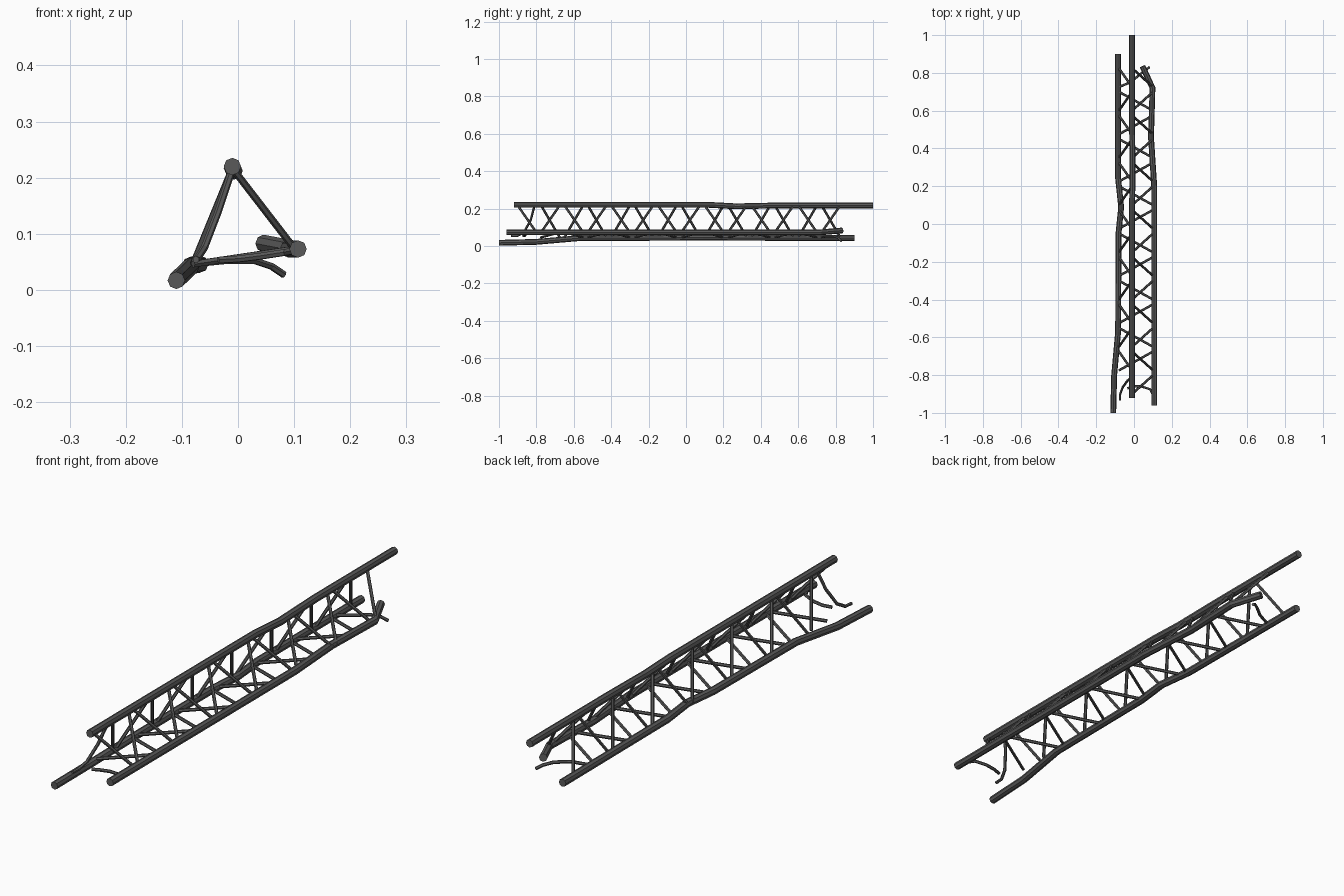
import bpy
from mathutils import Vector

cube = bpy.data.objects.get("Cube")
if cube:
    bpy.data.objects.remove(cube)

# One dull steel colour
steel = bpy.data.materials.new("dark_steel")
steel.use_nodes = True
GREY = (0.1, 0.1, 0.1, 1)
steel.diffuse_color = GREY
steel.node_tree.nodes["Principled BSDF"].inputs["Base Color"].default_value = GREY


def tubes(name, paths, radius, sides_level):
    """Capped faceted tubes along a list of point paths, as one mesh."""
    curve = bpy.data.curves.new(name, "CURVE")
    curve.dimensions = "3D"
    curve.bevel_depth = radius
    curve.bevel_resolution = sides_level
    curve.use_fill_caps = True
    for path in paths:
        spline = curve.splines.new("POLY")
        spline.use_smooth = False
        spline.points.add(len(path) - 1)
        for point, co in zip(spline.points, path):
            point.co = (*co, 1)
    helper = bpy.data.objects.new(name + "_path", curve)
    bpy.context.collection.objects.link(helper)
    graph = bpy.context.evaluated_depsgraph_get()
    mesh = bpy.data.meshes.new_from_object(helper.evaluated_get(graph))
    bpy.data.objects.remove(helper)
    mesh.name = name
    mesh.materials.clear()
    mesh.materials.append(steel)
    obj = bpy.data.objects.new(name, mesh)
    bpy.context.collection.objects.link(obj)
    return obj


# Three main chords, dented and bent
CHORD = 0.0155
tubes("top_chord", [[(-0.01, -0.92, 0.22), (-0.01, 0.12, 0.22), (-0.007, 0.27, 0.212),
                     (-0.01, 0.5, 0.217), (-0.01, 1.0, 0.217)]], CHORD, 2)
tubes("left_chord", [[(0.107, -0.96, 0.073), (0.107, 0.2, 0.073), (0.09, 0.46, 0.073),
                      (0.098, 0.72, 0.073), (0.045, 0.835, 0.083)]], CHORD, 2)
tubes("right_chord", [[(-0.11, -1.0, 0.017), (-0.105, -0.8, 0.022), (-0.084, -0.57, 0.042),
                       (-0.082, -0.05, 0.044), (-0.068, 0.09, 0.046),
                       (-0.084, 0.24, 0.044), (-0.085, 0.9, 0.042)]], CHORD, 2)

# Zigzag lacing on the three faces
TOP, LEFT, RIGHT = (-0.01, 0.217), (0.101, 0.073), (-0.08, 0.046)
BAYS, PITCH, START, HALF = 14, 0.125, -0.85, 0.05


def lacing(first, second, skip=()):
    """Struts that alternate direction between two chords."""
    paths = []
    for bay in range(BAYS):
        if bay in skip:
            continue
        mid = START + PITCH * bay
        lean = HALF if bay % 2 else -HALF
        paths.append([Vector((first[0], mid + lean, first[1])),
                      Vector((second[0], mid - lean, second[1]))])
    return paths


STRUT = 0.0065
tubes("left_lacing", lacing(TOP, LEFT), STRUT, 1)
tubes("right_lacing", lacing(RIGHT, TOP, skip=(0,)), STRUT, 1)
tubes("bottom_lacing", lacing(LEFT, RIGHT, skip=(0, BAYS - 1)), STRUT, 1)

# Torn struts at both ends
tubes("torn_side_strut", [[(-0.01, -0.81, 0.215), (-0.035, -0.83, 0.14), (-0.06, -0.865, 0.075),
                           (-0.073, -0.9, 0.055), (-0.075, -0.935, 0.054)]], STRUT, 1)
tubes("torn_front_strut", [[(0.103, -0.91, 0.07), (0.085, -0.875, 0.067), (0.04, -0.86, 0.06),
                            (0, -0.86, 0.055), (-0.035, -0.87, 0.053)]], STRUT, 1)
tubes("torn_back_strut", [[(-0.08, 0.725, 0.046), (-0.02, 0.75, 0.052), (0.03, 0.79, 0.052),
                           (0.06, 0.815, 0.042), (0.082, 0.83, 0.027)]], STRUT, 1)
